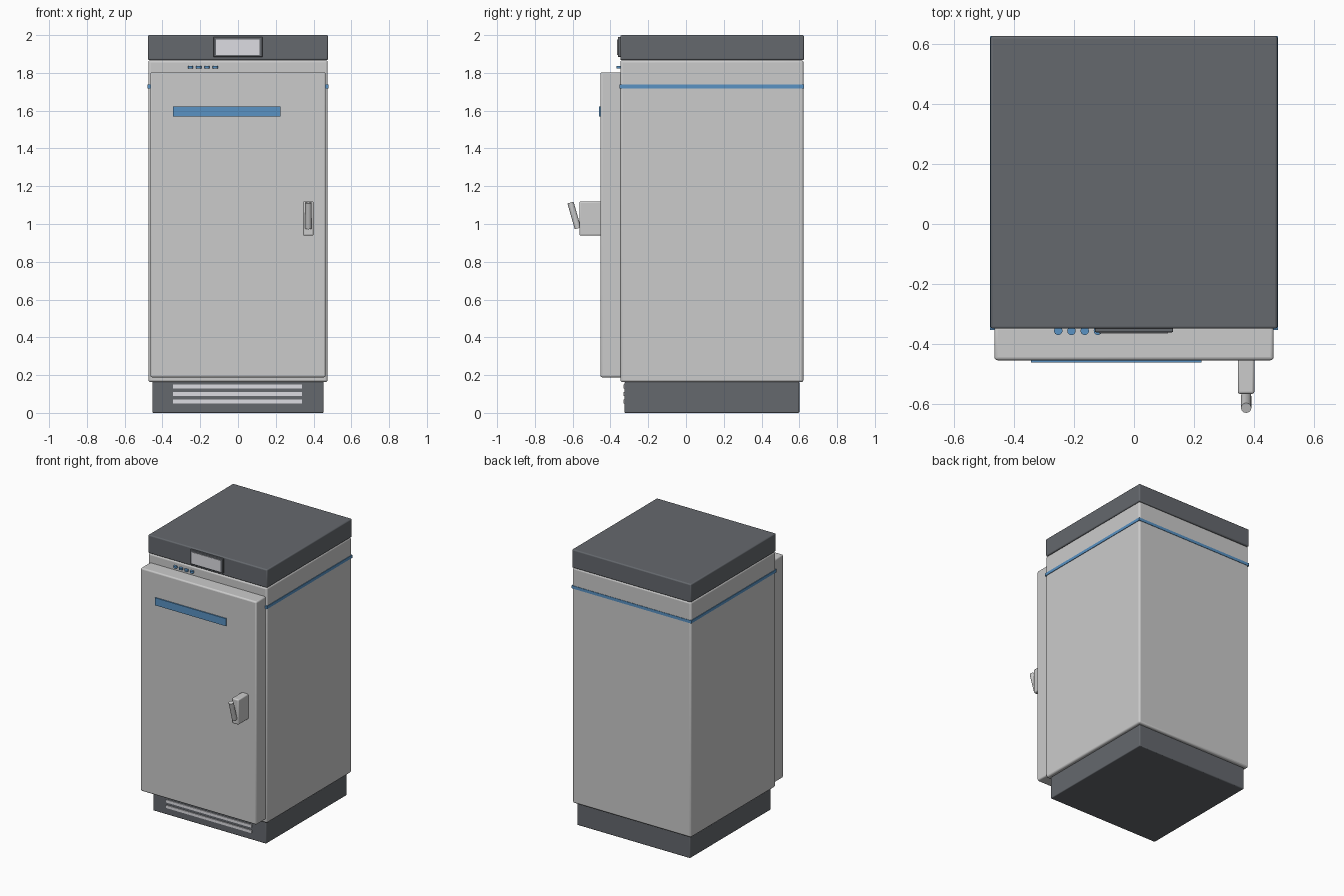
import bpy, math

if "Cube" in bpy.data.objects:
    bpy.data.objects.remove(bpy.data.objects["Cube"])


def material(name, rgb):
    m = bpy.data.materials.new(name)
    m.diffuse_color = (*rgb, 1)
    m.use_nodes = True
    m.node_tree.nodes["Principled BSDF"].inputs["Base Color"].default_value = m.diffuse_color
    return m


dark = material("dark_grey", (0.13, 0.14, 0.155))
blue = material("blue", (0.1, 0.29, 0.55))
pale = material("pale", (0.72, 0.72, 0.76))
silver = material("silver", (0.58, 0.59, 0.6))


def finish(ob, name, mat, bevel):
    ob.name = name
    if mat:
        ob.data.materials.append(mat)
    if bevel:
        b = ob.modifiers.new("bevel", 'BEVEL')
        b.width, b.segments = bevel, 3
        bpy.ops.object.shade_smooth_by_angle(angle=math.radians(35))
    return ob


def box(name, x, y, z, mat=None, bevel=0):
    bpy.ops.mesh.primitive_cube_add(size=1, location=[(a + b) / 2 for a, b in (x, y, z)])
    ob = bpy.context.object
    ob.scale = [b - a for a, b in (x, y, z)]
    bpy.ops.object.transform_apply(location=False, rotation=False, scale=True)
    return finish(ob, name, mat, bevel)


def rod(name, loc, r, h, tilt=0, mat=None, bevel=0):
    bpy.ops.mesh.primitive_cylinder_add(vertices=24, radius=r, depth=h, location=loc,
                                        rotation=(tilt, 0, 0))
    ob = finish(bpy.context.object, name, mat, bevel)
    bpy.ops.object.shade_smooth_by_angle(angle=math.radians(35))
    return ob


# Cabinet shell
box("plinth", (-0.453, 0.453), (-0.325, 0.6), (0, 0.165), dark, 0.006)
box("cabinet_body", (-0.475, 0.475), (-0.348, 0.622), (0.163, 1.867), None, 0.012)
box("top_cap", (-0.477, 0.477), (-0.348, 0.625), (1.867, 2.0), dark, 0.008)
box("door", (-0.464, 0.464), (-0.453, -0.34), (0.188, 1.803), None, 0.01)

# Blue trim
box("door_stripe", (-0.343, 0.225), (-0.461, -0.445), (1.568, 1.622), blue)
for side, s in (("left", -1), ("right", 1)):
    box(side + "_stripe", sorted((s * 0.46, s * 0.479)), (-0.352, 0.624), (1.717, 1.738), blue)
box("back_stripe", (-0.477, 0.477), (0.61, 0.625), (1.717, 1.738), blue)

# Display and buttons
box("display_bezel", (-0.13, 0.13), (-0.36, -0.33), (1.884, 1.99), dark, 0.004)
box("display_screen", (-0.117, 0.113), (-0.364, -0.34), (1.895, 1.977), pale)
for i in range(4):
    rod("button", (-0.252 + 0.044 * i, -0.355, 1.83), 0.014, 0.013, 0, blue)

# Plinth vents
for z in (0.06, 0.1, 0.14):
    box("vent_slat", (-0.343, 0.34), (-0.332, -0.32), (z - 0.01, z + 0.01), pale)

# Door handle
box("handle_mount", (0.345, 0.4), (-0.565, -0.44), (0.938, 1.12), silver, 0.008)
rod("handle_lever", (0.373, -0.592, 1.045), 0.017, 0.142, math.radians(16), silver)
